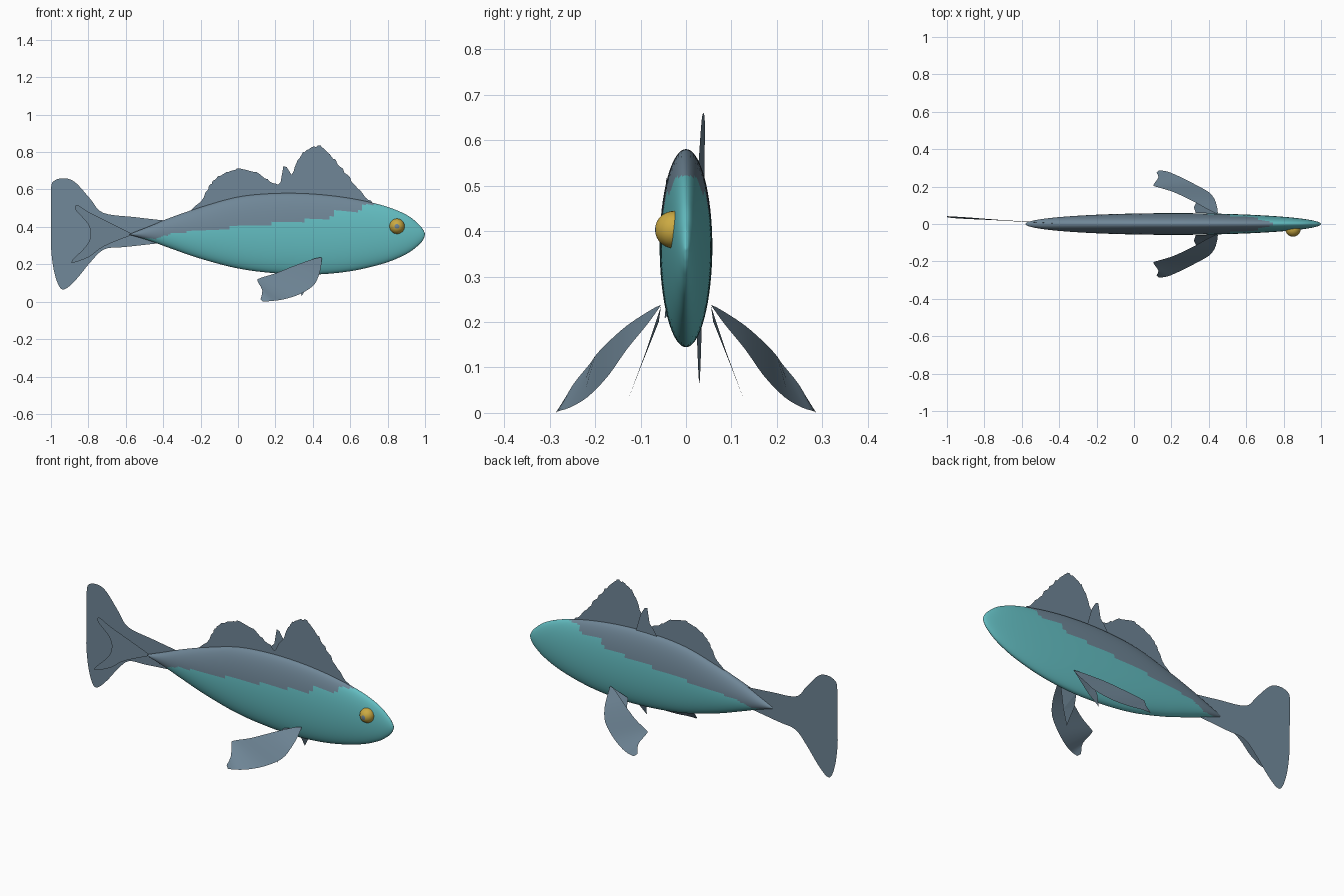
import bpy, bmesh, math, random
from mathutils import Vector

if "Cube" in bpy.data.objects:
    bpy.data.objects.remove(bpy.data.objects["Cube"])

random.seed(4)


def material(name, rgb):
    m = bpy.data.materials.new(name)
    m.diffuse_color = (*rgb, 1)
    m.use_nodes = True
    m.node_tree.nodes["Principled BSDF"].inputs["Base Color"].default_value = m.diffuse_color
    return m


GREY = material("slate grey", (0.16, 0.24, 0.31))
TEAL = material("teal", (0.125, 0.51, 0.535))
GOLD = material("gold", (0.60, 0.40, 0.055))


def make(name, verts, faces, mats, smooth=False):
    me = bpy.data.meshes.new(name)
    me.from_pydata(verts, [], faces)
    for m in mats:
        me.materials.append(m)
    bm = bmesh.new()
    bm.from_mesh(me)
    bmesh.ops.recalc_face_normals(bm, faces=bm.faces)
    for f in bm.faces:
        f.smooth = smooth
    bm.to_mesh(me)
    bm.free()
    ob = bpy.data.objects.new(name, me)
    bpy.context.collection.objects.link(ob)
    return ob


def spline(pts, steps):
    """Catmull-Rom curve through the points."""
    pts = [Vector(p) for p in pts]
    out = []
    for i in range(len(pts) - 1):
        a, b, c, d = pts[max(i - 1, 0)], pts[i], pts[i + 1], pts[min(i + 2, len(pts) - 1)]
        for s in range(steps):
            t = s / steps
            out.append(0.5 * (2 * b + (c - a) * t + (2 * a - 5 * b + 4 * c - d) * t ** 2
                              + (3 * b - a - 3 * c + d) * t ** 3))
    return out + [pts[-1]]


# Body: elliptical sections along (x, top z, bottom z)
stations = spline([(-0.58, 0.362, 0.358), (-0.47, 0.405, 0.325), (-0.36, 0.45, 0.285),
                   (-0.2, 0.505, 0.23), (0, 0.56, 0.178), (0.2, 0.579, 0.152),
                   (0.4, 0.576, 0.145), (0.6, 0.553, 0.163), (0.78, 0.513, 0.205),
                   (0.9, 0.465, 0.255), (0.965, 0.415, 0.302), (0.99, 0.385, 0.332),
                   (1.0, 0.362, 0.358)], 9)
SIDES = 64
verts, faces = [], []
for x, top, bottom in stations:
    w = 0.058 * math.sqrt(max(0.0005, 1 - ((x - 0.21) / 0.79) ** 2))
    for k in range(SIDES):
        a = 2 * math.pi * k / SIDES
        verts.append((x, w * math.sin(a), (top + bottom) / 2 + (top - bottom) / 2 * math.cos(a)))
for i in range(len(stations) - 1):
    for k in range(SIDES):
        n = (k + 1) % SIDES
        faces.append((i * SIDES + k, i * SIDES + n, (i + 1) * SIDES + n, (i + 1) * SIDES + k))
faces.append(tuple(range(SIDES)))
faces.append(tuple(range(len(verts) - SIDES, len(verts))))
body = make("body", verts, faces, [TEAL, GREY], True)

# Grey back: faces above a stepped line
line = [(-0.6, 0.35), (-0.44, 0.335), (-0.35, 0.365), (-0.2, 0.38), (0, 0.40), (0.2, 0.42),
        (0.4, 0.438), (0.5, 0.45), (0.51, 0.485), (0.65, 0.475), (0.66, 0.515), (0.78, 0.525),
        (0.79, 1), (2, 1)]
for p in body.data.polygons:
    x, y, z = p.center
    for (x0, z0), (x1, z1) in zip(line, line[1:]):
        if x0 <= x < x1:
            p.material_index = int(z > z0 + (z1 - z0) * (x - x0) / (x1 - x0))


def flat_fin(name, outline, depth, jag=0.0):
    """Thin sheet in the xz plane; depth(x, z) gives y."""
    vs = []
    for x, z in outline:
        x += random.uniform(-jag, jag) * 0.5
        z += random.uniform(-jag, jag)
        vs.append((x, depth(x, z), z))
    return make(name, vs, [tuple(range(len(vs)))], [GREY])


def curve2(pts, steps):
    return [tuple(p) for p in spline(pts, steps)]


# Dorsal fins with ragged edges
rear = curve2([(-0.27, 0.47), (-0.19, 0.55), (-0.155, 0.615), (-0.12, 0.66), (-0.05, 0.695),
               (0.01, 0.712), (0.1, 0.69), (0.17, 0.645), (0.225, 0.61), (0.28, 0.56)], 5)
flat_fin("rear_dorsal_fin", rear + [(0.28, 0.5), (-0.1, 0.45)], lambda x, z: 0, 0.006)
front = curve2([(0.2, 0.56), (0.235, 0.605), (0.285, 0.68), (0.33, 0.77), (0.365, 0.81),
                (0.43, 0.832), (0.48, 0.795), (0.545, 0.725), (0.61, 0.645), (0.68, 0.56),
                (0.74, 0.515)], 5)
flat_fin("front_dorsal_fin", front + [(0.7, 0.46), (0.3, 0.5)], lambda x, z: 0, 0.006)
flat_fin("dorsal_spike", [(0.17, 0.56), (0.205, 0.615), (0.228, 0.64), (0.243, 0.725),
                          (0.26, 0.72), (0.285, 0.68), (0.32, 0.56)], lambda x, z: 0.008)

# Tail fins: large sheet leaning to the back, small forked sheet leaning to the front
tail = curve2([(-0.40, 0.435), (-0.55, 0.452), (-0.72, 0.475), (-0.79, 0.55), (-0.87, 0.638),
               (-0.93, 0.66), (-0.985, 0.645), (-1.0, 0.60), (-1.0, 0.45), (-1.0, 0.30),
               (-0.985, 0.17), (-0.955, 0.08), (-0.92, 0.07), (-0.86, 0.125), (-0.79, 0.21),
               (-0.715, 0.28), (-0.6, 0.293), (-0.40, 0.315)], 5)
tail = [(max(x, -1.0), z) for x, z in tail]
flat_fin("tail_fin", tail, lambda x, z: 0.013 - (x + 0.6) * 0.062 + (z - 0.36) * 0.015)
fork = curve2([(-0.56, 0.36), (-0.68, 0.42), (-0.80, 0.48), (-0.86, 0.517), (-0.868, 0.49),
               (-0.805, 0.42), (-0.788, 0.36), (-0.81, 0.30), (-0.893, 0.21), (-0.80, 0.238),
               (-0.715, 0.297), (-0.56, 0.36)], 4)[:-1]
flat_fin("forked_tail_fin", fork, lambda x, z: 0.15 * (x + 0.58))

# Paired fins, one set per side
upper = [(0.445, 0.055, 0.237), (0.40, 0.075, 0.228), (0.30, 0.13, 0.192), (0.2, 0.175, 0.152),
         (0.115, 0.20, 0.125), (0.105, 0.21, 0.11), (0.13, 0.25, 0.06), (0.12, 0.275, 0.012)]
lower = [(0.448, 0.06, 0.23), (0.445, 0.085, 0.195), (0.432, 0.13, 0.14), (0.40, 0.17, 0.083),
         (0.32, 0.215, 0.036), (0.24, 0.255, 0.012), (0.18, 0.28, 0.004), (0.135, 0.287, 0.0)]
pelvic = [(0.445, 0.055, 0.235), (0.385, 0.10, 0.10), (0.34, 0.127, 0.03), (0.32, 0.09, 0.13),
          (0.33, 0.06, 0.20)]
for side, s in (("front", -1), ("back", 1)):
    a, b = spline(upper, 3), spline(lower, 3)
    n = len(a)
    make("pectoral_fin_" + side, [(x, s * y, max(z, 0)) for x, y, z in a + b],
         [(i, i + 1, n + i + 1, n + i) for i in range(n - 1)], [GREY], True)
    make("pelvic_fin_" + side, [(x, s * y, z) for x, y, z in pelvic],
         [(0, 1, 4), (1, 2, 3), (1, 3, 4)], [GREY])

# Eye on the front side only, with a small grey pupil facing outwards
bpy.ops.mesh.primitive_uv_sphere_add(segments=32, ring_count=20, radius=0.041,
                                     location=(0.85, -0.027, 0.403),
                                     rotation=(math.pi / 2, 0, 0))
eye = bpy.context.object
eye.name = "eye"
eye.data.materials.append(GOLD)
eye.data.materials.append(GREY)
for p in eye.data.polygons:
    p.use_smooth = True
    p.material_index = int(p.center.z > 0.0395)
